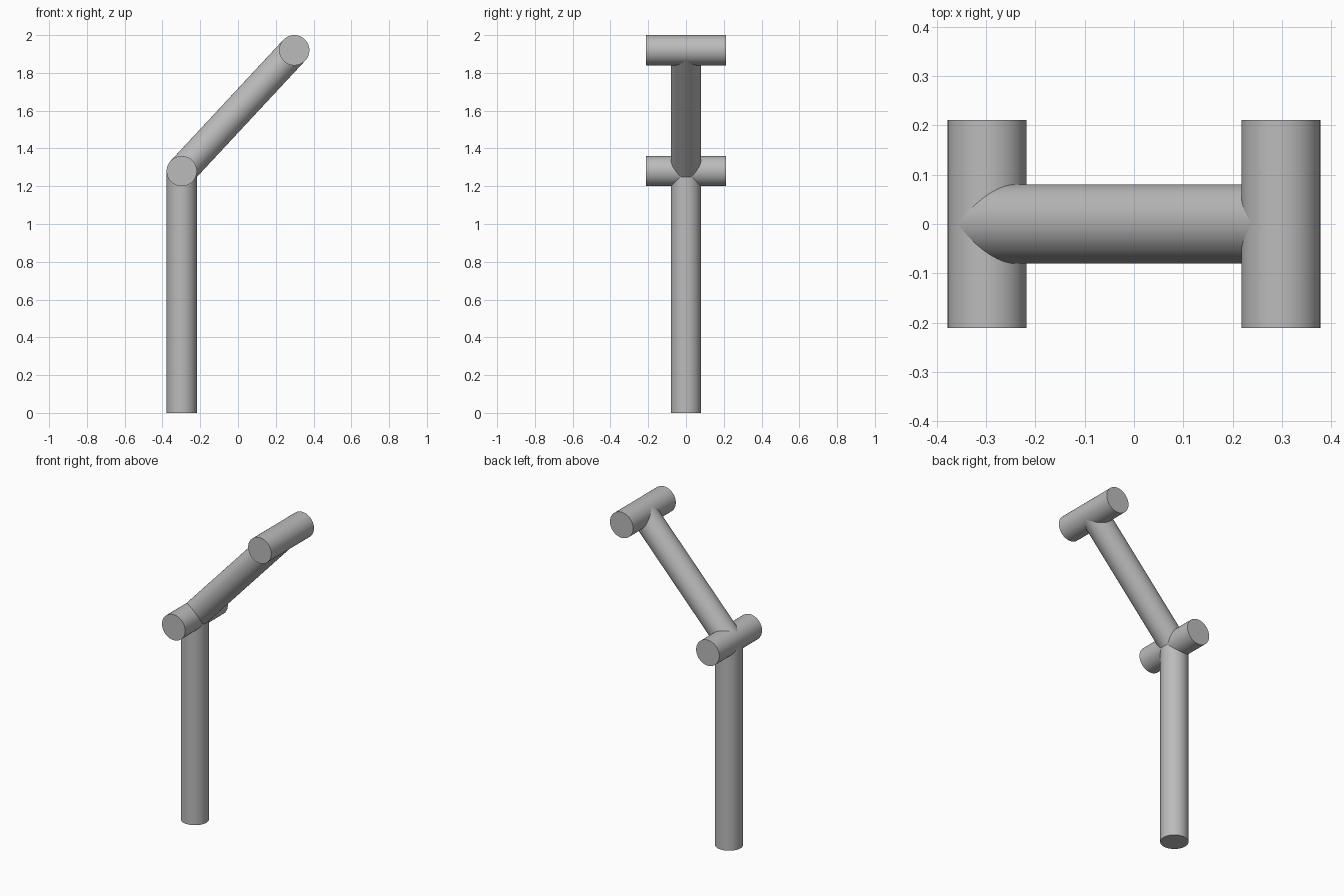
import bpy
import math
from mathutils import Vector

cube = bpy.data.objects.get("Cube")
if cube:
    bpy.data.objects.remove(cube, do_unlink=True)

RADIUS = 0.08
PIN_HALF = Vector((0, 0.211, 0))
FOOT = Vector((-0.298, 0, 0))
ELBOW = Vector((-0.298, 0, 1.28))
TIP = Vector((0.298, 0, 1.92))

# Single grey finish
grey = bpy.data.materials.new("plain_grey")
colour = (0.5, 0.5, 0.5, 1)
grey.use_nodes = True
grey.diffuse_color = colour
grey.node_tree.nodes["Principled BSDF"].inputs["Base Color"].default_value = colour


def rod(name, start, end):
    """Round bar running between two points."""
    axis = end - start
    bpy.ops.mesh.primitive_cylinder_add(
        vertices=64, radius=RADIUS, depth=axis.length, location=(start + end) / 2,
        rotation=axis.to_track_quat("Z", "Y").to_euler())
    obj = bpy.context.object
    obj.name = name
    obj.data.materials.append(grey)
    bpy.ops.object.shade_smooth_by_angle(angle=math.radians(30))
    return obj


# Upright and sloping links
rod("upright_post", FOOT, ELBOW)
rod("sloping_arm", ELBOW, TIP)

# Cross pins at the joints
for name, centre in (("elbow_pin", ELBOW), ("tip_pin", TIP)):
    rod(name, centre - PIN_HALF, centre + PIN_HALF)
